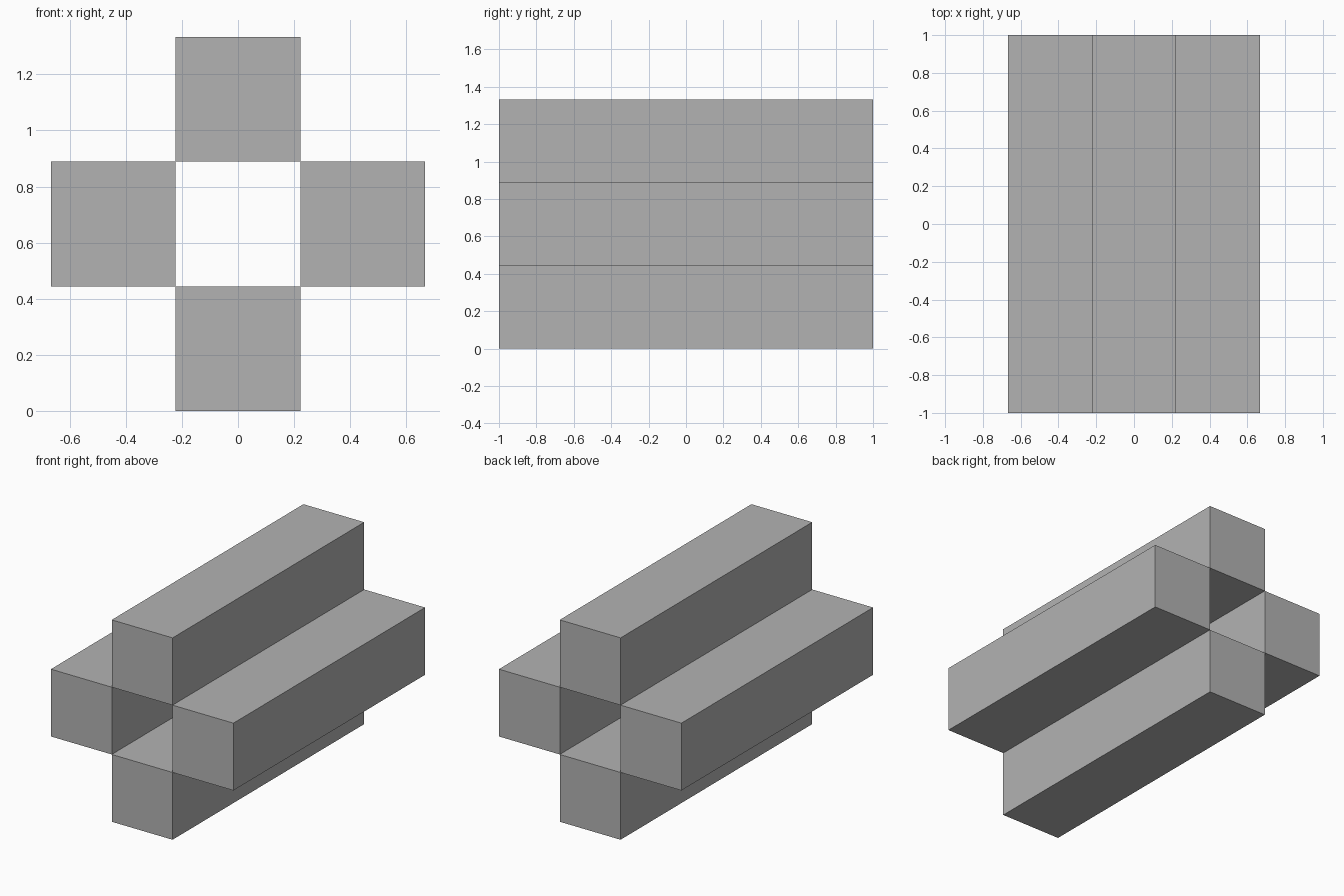
import bpy

# Remove the default cube
default = bpy.data.objects.get("Cube")
if default:
    bpy.data.objects.remove(default, do_unlink=True)

# Single grey finish
GREY = (0.45, 0.45, 0.45, 1.0)
grey = bpy.data.materials.new("plain grey")
grey.use_nodes = True
grey.diffuse_color = GREY
grey.node_tree.nodes["Principled BSDF"].inputs["Base Color"].default_value = GREY

SIDE = 4 / 9      # square section of each beam
LENGTH = 2.0
MID = 1.5 * SIDE  # height of the open central channel


def beam(name, x, z):
    """Square beam running front to back."""
    bpy.ops.mesh.primitive_cube_add(size=1, location=(x, 0, z))
    obj = bpy.context.object
    obj.name = name
    obj.scale = (SIDE, LENGTH, SIDE)
    bpy.ops.object.transform_apply(location=False, rotation=False, scale=True)
    obj.data.materials.append(grey)


# Four beams touching edge to edge around the open channel
beam("bottom_beam", 0, MID - SIDE)
beam("top_beam", 0, MID + SIDE)
beam("left_beam", SIDE, MID)
beam("right_beam", -SIDE, MID)
